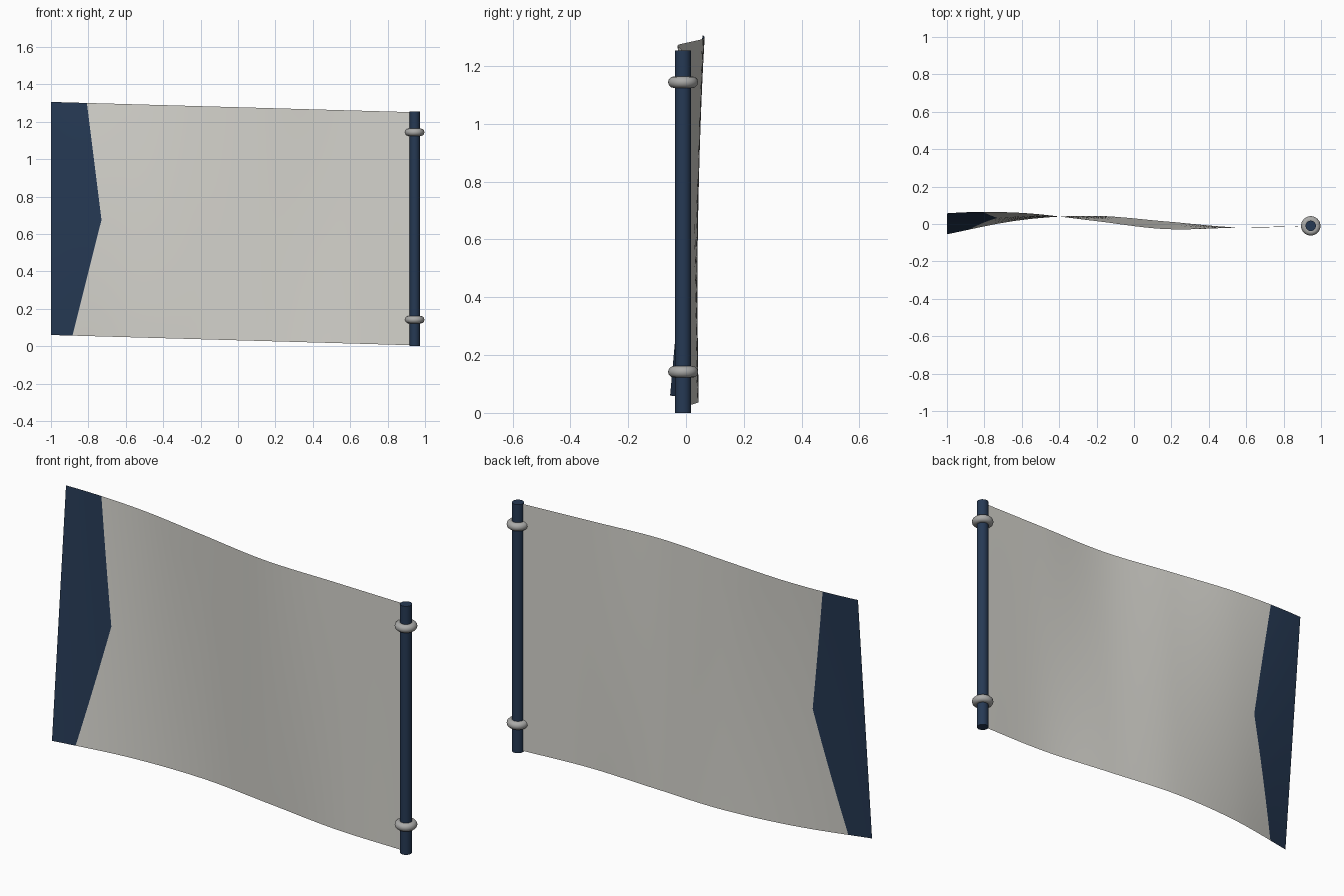
import bpy
import bmesh
import math

if "Cube" in bpy.data.objects:
    bpy.data.objects.remove(bpy.data.objects["Cube"], do_unlink=True)


def make_material(name, colour):
    mat = bpy.data.materials.new(name)
    mat.use_nodes = True
    mat.diffuse_color = (*colour, 1)
    mat.node_tree.nodes["Principled BSDF"].inputs["Base Color"].default_value = (*colour, 1)
    return mat


navy = make_material("navy", (0.019, 0.041, 0.088))
cloth = make_material("pale cloth", (0.67, 0.66, 0.615))
grey = make_material("ring grey", (0.4, 0.4, 0.39))

POLE_X, POLE_Y, HEIGHT = 0.945, -0.01, 1.25

# Wave of the cloth along its two long edges, from free end to pole,
# with one guide value beyond each end
TOP_WAVE = (0.0, 0.057, 0.06, 0.018, -0.027, -0.019, POLE_Y, 0.0)
BOTTOM_WAVE = (-0.14, -0.055, 0.02, 0.044, 0.014, -0.018, POLE_Y, 0.0)


def spline(values, t):
    """Smooth curve through evenly spaced values, t from 0 to 1."""
    spans = len(values) - 3
    i = min(int(t * spans), spans - 1)
    f = t * spans - i
    a, b, c, d = values[i:i + 4]
    return b + 0.5 * f * (c - a + f * (2 * a - 5 * b + 4 * c - d + f * (3 * (b - c) + d - a)))


def cloth_point(x, v):
    t = (x + 1) / (POLE_X + 1)
    y = (1 - v) * spline(BOTTOM_WAVE, t) + v * spline(TOP_WAVE, t)
    return x, y, 0.06 - 0.055 * t + v * (HEIGHT - 0.004)


def band_edge(v):
    """Pointed inner edge of the coloured end band."""
    end = -0.885 if v < 0.5 else -0.808
    return end + (-0.73 - end) * (1 - abs(2 * v - 1))


# Waving sheet, with the band as its first columns of faces
BAND_COLS, MAIN_COLS, ROWS = 6, 48, 24
bm = bmesh.new()
grid = []
for r in range(ROWS + 1):
    v = r / ROWS
    edge = band_edge(v)
    xs = [-1 + (edge + 1) * i / BAND_COLS for i in range(BAND_COLS)]
    xs += [edge + (POLE_X - edge) * i / MAIN_COLS for i in range(MAIN_COLS + 1)]
    grid.append([bm.verts.new(cloth_point(x, v)) for x in xs])
for low, high in zip(grid, grid[1:]):
    for c in range(len(low) - 1):
        face = bm.faces.new((low[c], low[c + 1], high[c + 1], high[c]))
        face.material_index = 1 if c < BAND_COLS else 0
        face.smooth = True
mesh = bpy.data.meshes.new("flag_sheet")
bm.to_mesh(mesh)
bm.free()
mesh.materials.append(cloth)
mesh.materials.append(navy)
bpy.context.collection.objects.link(bpy.data.objects.new("flag_sheet", mesh))


def finish(name, mat):
    obj = bpy.context.object
    obj.name = name
    obj.data.materials.append(mat)
    bpy.ops.object.shade_smooth_by_angle(angle=math.radians(40))


# Pole
bpy.ops.mesh.primitive_cylinder_add(vertices=16, radius=0.028, depth=HEIGHT + 0.004,
                                    location=(POLE_X, POLE_Y, HEIGHT / 2 + 0.002))
finish("pole", navy)

# Rings holding the sheet
for name, z in (("lower_ring", 0.142), ("upper_ring", 1.144)):
    bpy.ops.mesh.primitive_torus_add(major_radius=0.032, minor_radius=0.02,
                                     major_segments=32, minor_segments=12,
                                     location=(POLE_X, POLE_Y, z))
    finish(name, grey)
